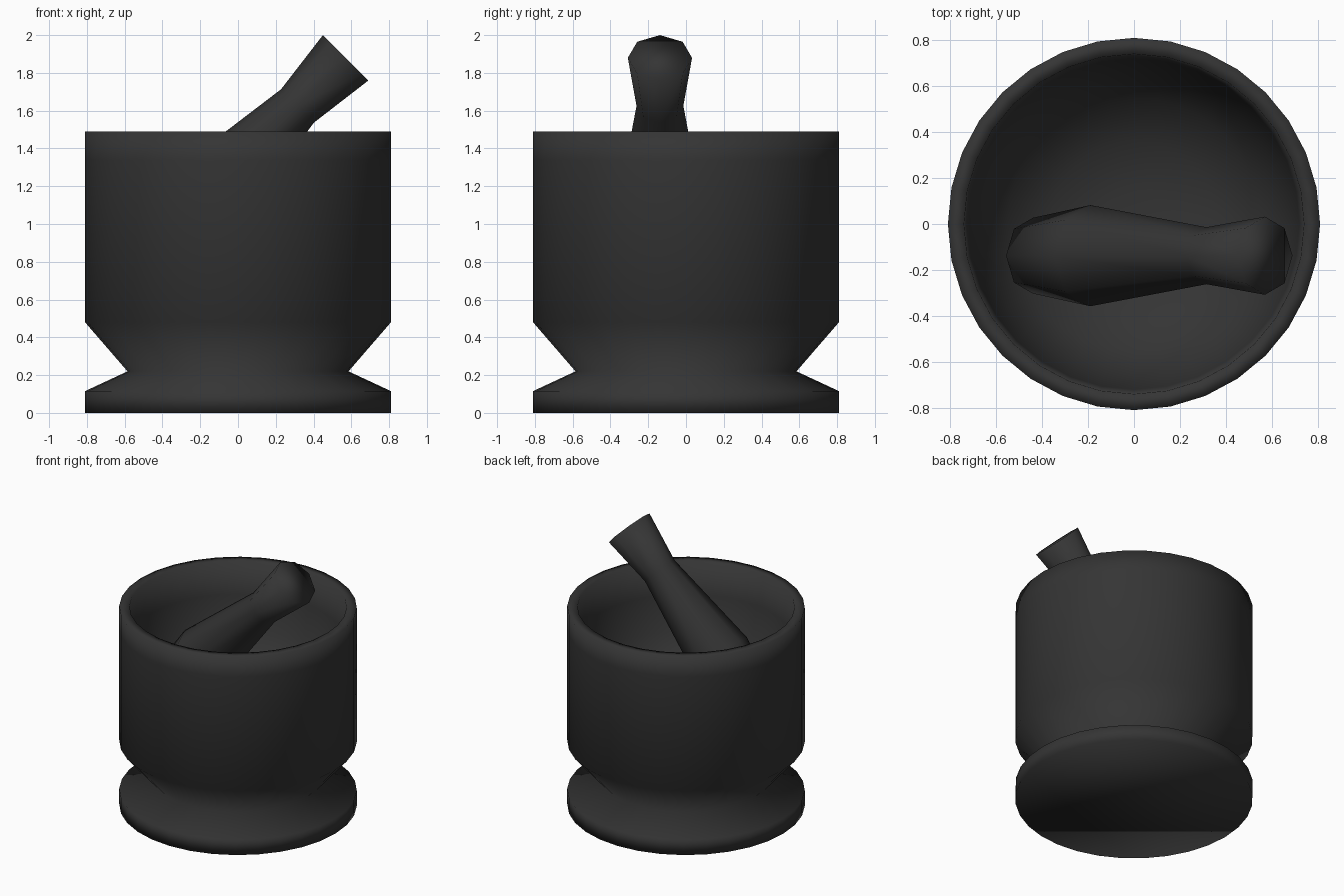
import bpy, bmesh, math
from mathutils import Matrix

if "Cube" in bpy.data.objects:
    bpy.data.objects.remove(bpy.data.objects["Cube"])

stone = bpy.data.materials.new("dark_stone")
stone.diffuse_color = (0.035, 0.035, 0.035, 1)
stone.use_nodes = True
stone.node_tree.nodes["Principled BSDF"].inputs["Base Color"].default_value = stone.diffuse_color


def lathe(name, profile, sides, matrix=Matrix()):
    """Revolve (radius, height) points around z; the ends are capped."""
    bm = bmesh.new()
    rings = []
    for r, z in profile:
        angles = [2 * math.pi * i / sides for i in range(sides)]
        rings.append([bm.verts.new((r * math.cos(a), r * math.sin(a), z)) for a in angles])
    for low, high in zip(rings, rings[1:]):
        for i in range(sides):
            j = (i + 1) % sides
            bm.faces.new((low[i], low[j], high[j], high[i]))
    bm.faces.new(rings[0][::-1])
    bm.faces.new(rings[-1])
    bmesh.ops.recalc_face_normals(bm, faces=bm.faces)
    for f in bm.faces:
        f.smooth = True
    mesh = bpy.data.meshes.new(name)
    bm.to_mesh(mesh)
    bm.free()
    mesh.materials.append(stone)
    obj = bpy.data.objects.new(name, mesh)
    obj.matrix_world = matrix
    bpy.context.collection.objects.link(obj)
    return obj


# Mortar: foot, waist, wall, rim, then the hollow bowl inside
lathe("mortar", [
    (0.81, 0.0), (0.81, 0.115), (0.585, 0.22), (0.81, 0.48),
    (0.81, 1.34), (0.81, 1.49), (0.74, 1.49), (0.72, 1.25),
    (0.66, 1.0), (0.55, 0.82), (0.36, 0.70), (0.15, 0.655),
], 32)

# Pestle: eight-sided, leaning at 45 degrees towards +x
lean = Matrix.Translation((-0.44, -0.138, 0.87)) @ Matrix.Rotation(math.radians(45), 4, 'Y')
lathe("pestle", [(0.165, 0.0), (0.22, 0.354), (0.124, 1.068), (0.17, 1.428)], 8, lean)
